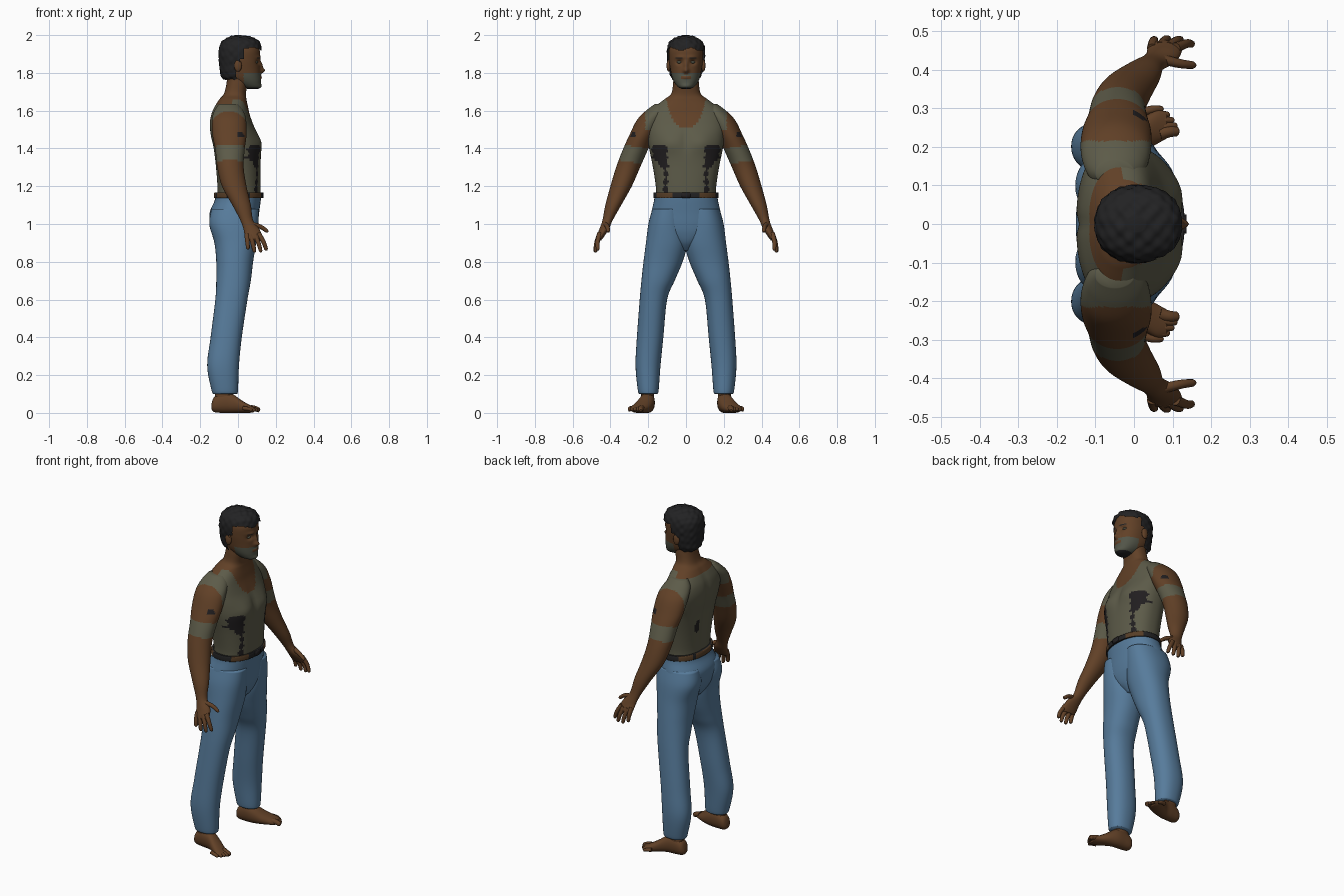
import bpy, bmesh, math
from mathutils import Vector

cube = bpy.data.objects.get("Cube")
if cube:
    bpy.data.objects.remove(cube)


def material(name, rgb):
    m = bpy.data.materials.new(name)
    m.use_nodes = True
    m.diffuse_color = (*rgb, 1)
    m.node_tree.nodes["Principled BSDF"].inputs["Base Color"].default_value = (*rgb, 1)
    return m


MATS = {
    "skin": material("brown skin", (.12, .052, .02)),
    "shirt": material("olive grey shirt", (.108, .104, .066)),
    "jeans": material("blue denim", (.095, .2, .33)),
    "hair": material("black hair", (.016, .016, .017)),
    "stain": material("dark stain", (.015, .013, .014)),
    "belt": material("brown leather", (.095, .048, .02)),
    "beard": material("grey beard", (.085, .09, .065)),
}


def refine(rows, steps):
    """Catmull-Rom interpolation of section rows."""
    out = []
    for i in range(len(rows) - 1):
        p0, p1, p2, p3 = (rows[min(max(k, 0), len(rows) - 1)] for k in range(i - 1, i + 3))
        for s in range(steps):
            t = s / steps
            out.append([b + t / 2 * (c - a + t * (2 * a - 5 * b + 4 * c - d + t * (3 * (b - c) + d - a)))
                        for a, b, c, d in zip(p0, p1, p2, p3)])
    return out + [rows[-1]]


def finish(name, bm, colours, rule):
    bmesh.ops.recalc_face_normals(bm, faces=bm.faces)
    mesh = bpy.data.meshes.new(name)
    for f in bm.faces:
        f.smooth = True
        if rule:
            f.material_index = colours.index(rule(f.calc_center_median()))
    bm.to_mesh(mesh)
    bm.free()
    for c in colours:
        mesh.materials.append(MATS[c])
    obj = bpy.data.objects.new(name, mesh)
    bpy.context.collection.objects.link(obj)
    return obj


def loft(name, rows, colours, rule=None, along="z", n=48, steps=6, power=2.2,
         side=1, bumps=(), keep=None, shape=None):
    """Rows are (position, low a, high a, low b, high b); four values mean b is symmetric."""
    rows = [r if len(r) == 5 else (*r[:3], -r[3], r[3]) for r in rows]
    bm = bmesh.new()
    rings = []
    for p, a0, a1, b0, b1 in refine(rows, steps):
        ring = []
        for k in range(n):
            t = math.tau * k / n
            c, s = math.cos(t), math.sin(t)
            a = (a0 + a1) / 2 + (a1 - a0) / 2 * math.copysign(abs(c) ** (2 / power), c)
            b = (b0 + b1) / 2 + (b1 - b0) / 2 * math.copysign(abs(s) ** (2 / power), s)
            co = Vector((a, b, p) if along == "z" else (p, a, b))
            push = Vector()
            for centre, radius, move in bumps:
                d = [(u - v) / r for u, v, r in zip((co.x, abs(co.y), co.z), centre, radius)]
                push += Vector(move) * math.exp(-sum(q * q for q in d))
            co += push
            if shape:
                co = shape(co)
            co.y *= side
            ring.append(bm.verts.new(co))
        rings.append(ring)
    for lo, hi in zip(rings, rings[1:]):
        for k in range(n):
            j = (k + 1) % n
            bm.faces.new((lo[k], lo[j], hi[j], hi[k]))
    bm.faces.new(rings[0])
    bm.faces.new(rings[-1])
    if keep:
        drop = [f for f in bm.faces if not keep(f.calc_center_median())]
        bmesh.ops.delete(bm, geom=drop, context="FACES")
    return finish(name, bm, colours, rule)


def ball(name, centre, size, colour):
    bm = bmesh.new()
    bmesh.ops.create_uvsphere(bm, u_segments=20, v_segments=12, radius=1)
    bmesh.ops.scale(bm, vec=size, verts=bm.verts)
    bmesh.ops.translate(bm, vec=centre, verts=bm.verts)
    return finish(name, bm, [colour], None)


def digit(name, points, radius, side):
    """Tapered finger or toe."""
    cu = bpy.data.curves.new(name, "CURVE")
    cu.dimensions = "3D"
    cu.bevel_depth, cu.bevel_resolution, cu.use_fill_caps = radius, 3, True
    path = refine(points, 4)
    path.append([2.04 * b - 1.04 * a for a, b in zip(path[-2], path[-1])])
    sp = cu.splines.new("POLY")
    sp.points.add(len(path) - 1)
    for i, (pt, (x, y, z)) in enumerate(zip(sp.points, path)):
        pt.co = (x, y * side, z, 1)
        pt.radius = .4 if i == len(path) - 1 else 1.1 - .4 * i / len(path)
    cu.materials.append(MATS["skin"])
    bpy.context.collection.objects.link(bpy.data.objects.new(name, cu))


# Torso with neck: tank top, neckline and stains
def torso_colour(c):
    y = abs(c.y)
    neckline = min(1.51 + .13 * (y / .1) ** 3, 1.66) if c.x > -.03 else 1.635
    if c.z > neckline:
        return "skin"
    spread = min(max((c.z - 1.29) / .06, 0), 1)
    ragged = .006 * math.sin(c.z * 150)
    if c.x > .01 and 1.17 < c.z < 1.42 and .098 - ragged < y < .118 + .06 * spread + ragged:
        return "stain"
    if c.x < 0 and ((c.y - .06) / .018) ** 2 + ((c.z - 1.33) / .04) ** 2 < 1:
        return "stain"
    return "shirt"


loft("torso", [(1.14, -.11, .118, .158), (1.2, -.11, .12, .16), (1.3, -.118, .12, .175),
               (1.4, -.13, .12, .195), (1.47, -.145, .105, .205), (1.53, -.15, .08, .21),
               (1.58, -.142, .062, .2), (1.62, -.125, .053, .165), (1.66, -.1, .045, .115),
               (1.69, -.075, .042, .078), (1.75, -.06, .05, .068), (1.8, -.06, .045, .065)],
     ["shirt", "skin", "stain"], torso_colour, n=96, steps=9, power=2.35,
     bumps=[((.1, .085, 1.43), (.1, .06, .05), (.014, 0, 0)),
            ((.1, 0, 1.45), (.08, .02, .07), (-.008, 0, 0)),
            ((-.14, 0, 1.4), (.06, .02, .2), (.012, 0, 0))])


# Head: jaw, nose, brow and beard
def head_colour(c):
    y = abs(c.y)
    if c.z < 1.723:
        return "hair"
    if c.x > .09 and .018 < y < .056 and 1.874 < c.z < 1.882:
        return "hair"
    lips = y < .027 and 1.768 < c.z < 1.785
    if c.x > .03 and c.z < 1.8 - .01 * (y < .01) and not lips:
        return "beard"
    return "skin"


loft("head", [(1.715, .05, .105, .02), (1.725, .02, .118, .042), (1.75, -.03, .121, .062),
              (1.78, -.065, .12, .075), (1.82, -.085, .118, .083), (1.87, -.095, .116, .09),
              (1.92, -.095, .115, .09), (1.96, -.08, .095, .075), (1.985, -.04, .05, .04)],
     ["skin", "beard", "hair"], head_colour, n=112, steps=10,
     bumps=[((.12, 0, 1.812), (.04, .015, .014), (.022, 0, 0)),
            ((.12, 0, 1.84), (.04, .011, .022), (.013, 0, 0)),
            ((.11, .035, 1.857), (.04, .017, .012), (-.014, 0, 0)),
            ((.11, .03, 1.882), (.04, .03, .01), (.006, 0, 0)),
            ((.12, 0, 1.777), (.04, .022, .009), (.006, 0, 0)),
            ((.12, 0, 1.73), (.04, .025, .012), (.006, 0, 0))])


# Curly cropped hair
def curls(co):
    w = math.sin(co.x * 130) * math.sin(co.y * 120) * math.sin(co.z * 125 + 1)
    mid = Vector((.01, 0, 1.88))
    return mid + (co - mid) * (1 + .035 * w)


def hairline(c):
    if c.z > 1.925 + .008 * math.sin(c.y * 60):
        return True
    return c.x < (.035 if c.z > 1.87 else .012 if c.z > 1.82 else -.012)


loft("hair", [(1.765, -.075, .09, .07), (1.79, -.092, .11, .085), (1.85, -.1, .122, .096),
              (1.9, -.102, .124, .101), (1.94, -.098, .123, .097), (1.97, -.08, .108, .082),
              (1.988, -.05, .075, .052), (1.998, -.02, .03, .02)],
     ["hair"], n=80, steps=7, shape=curls, keep=hairline)

# Trousers and belt
loft("trouser_seat", [(.86, -.06, .04, .03), (.9, -.1, .075, .08), (.95, -.13, .095, .16),
                      (1.0, -.145, .105, .185), (1.06, -.15, .112, .183), (1.12, -.125, .12, .17),
                      (1.16, -.116, .124, .165)], ["jeans"])


def belt_colour(c):
    y = abs(c.y)
    return "hair" if y < .07 and c.x > 0 or y > .155 or .07 < y < .09 and c.x < 0 else "belt"


loft("belt", [(1.137, -.124, .128, .168), (1.14, -.128, .131, .172),
              (1.165, -.126, .131, .171), (1.168, -.12, .126, .167)],
     ["belt", "hair"], belt_colour, n=96, steps=3)
loft("belt_buckle", [(.125, -.025, .025, 1.138, 1.167), (.136, -.024, .024, 1.139, 1.166)],
     ["stain"], along="x", n=24, steps=1, power=8)


def arm_colour(c):
    y = abs(c.y)
    if c.z > 1.5 and y < .215:
        return "shirt"
    if 1.325 < c.z - .15 * (y - .27) < 1.41:
        return "shirt"
    if c.x > .0 and abs(y - .283) < .016 and abs(c.z - 1.475) < .018:
        return "stain"
    return "skin"


# Limbs, built on one side and mirrored
for label, side in (("left", 1), ("right", -1)):
    loft(label + "_trouser_leg",
         [(.1, -.13, -.005, .152, .245), (.12, -.14, 0, .145, .255), (.25, -.163, .005, .135, .267),
          (.4, -.145, .02, .12, .26), (.6, -.12, .05, .1, .245), (.7, -.115, .068, .06, .236),
          (.8, -.115, .08, .018, .225), (.9, -.125, .096, -.008, .212),
          (1.0, -.152, .107, 0, .199), (1.08, -.14, .11, .01, .178)], ["jeans"], side=side)
    loft(label + "_arm",
         [(1.635, -.1, 0, .1, .165), (1.6, -.125, .028, .09, .212), (1.55, -.138, .043, .12, .26),
          (1.47, -.135, .045, .165, .3), (1.39, -.12, .035, .203, .336), (1.3, -.11, .03, .243, .37),
          (1.2, -.085, .045, .287, .4), (1.1, -.03, .068, .343, .427), (1.02, .012, .08, .388, .442),
          (.97, .03, .115, .41, .46), (.93, .036, .125, .436, .476), (.912, .045, .115, .45, .474)],
         ["skin", "shirt", "stain"], arm_colour, side=side, steps=9, n=64, power=2)
    hand = {"index": [(.108, .457, .95), (.135, .468, .905), (.149, .467, .867)],
            "middle": [(.09, .46, .94), (.11, .475, .895), (.12, .478, .857)],
            "ring": [(.068, .46, .94), (.08, .476, .89), (.087, .48, .856)],
            "little": [(.047, .455, .945), (.05, .473, .905), (.053, .478, .872)],
            "thumb": [(.07, .428, 1.0), (.12, .416, .985), (.153, .412, .962)]}
    for finger, points in hand.items():
        digit(f"{label}_{finger}_finger", points, .0125, side)
    loft(label + "_ankle", [(.03, -.125, -.025, .172, .24), (.08, -.122, -.025, .17, .238),
                            (.2, -.12, -.03, .172, .235)], ["skin"], side=side, n=32)
    loft(label + "_foot",
         [(-.14, .185, .22, .018, .05), (-.125, .168, .235, .004, .085), (-.08, .165, .243, 0, .11),
          (-.03, .168, .25, 0, .1), (.02, .185, .275, 0, .066), (.06, .208, .295, 0, .043),
          (.085, .222, .29, .004, .03)], ["skin"], along="x", side=side, n=32)
    for i in range(5):
        x, y = .112 - .002 * i - .002 * i * i, .24 + .0145 * i
        size = .016 if i == 0 else .0105
        digit(f"{label}_toe_{i}", [(x - .045, y - .006, .025), (x - .02, y, .022), (x, y, .014)], size, side)
    ball(label + "_ear", (.0, .092 * side, 1.838), (.02, .011, .032), "skin")
    ball(label + "_eye", (.093, .035 * side, 1.857), (.013, .014, .008), "beard")
